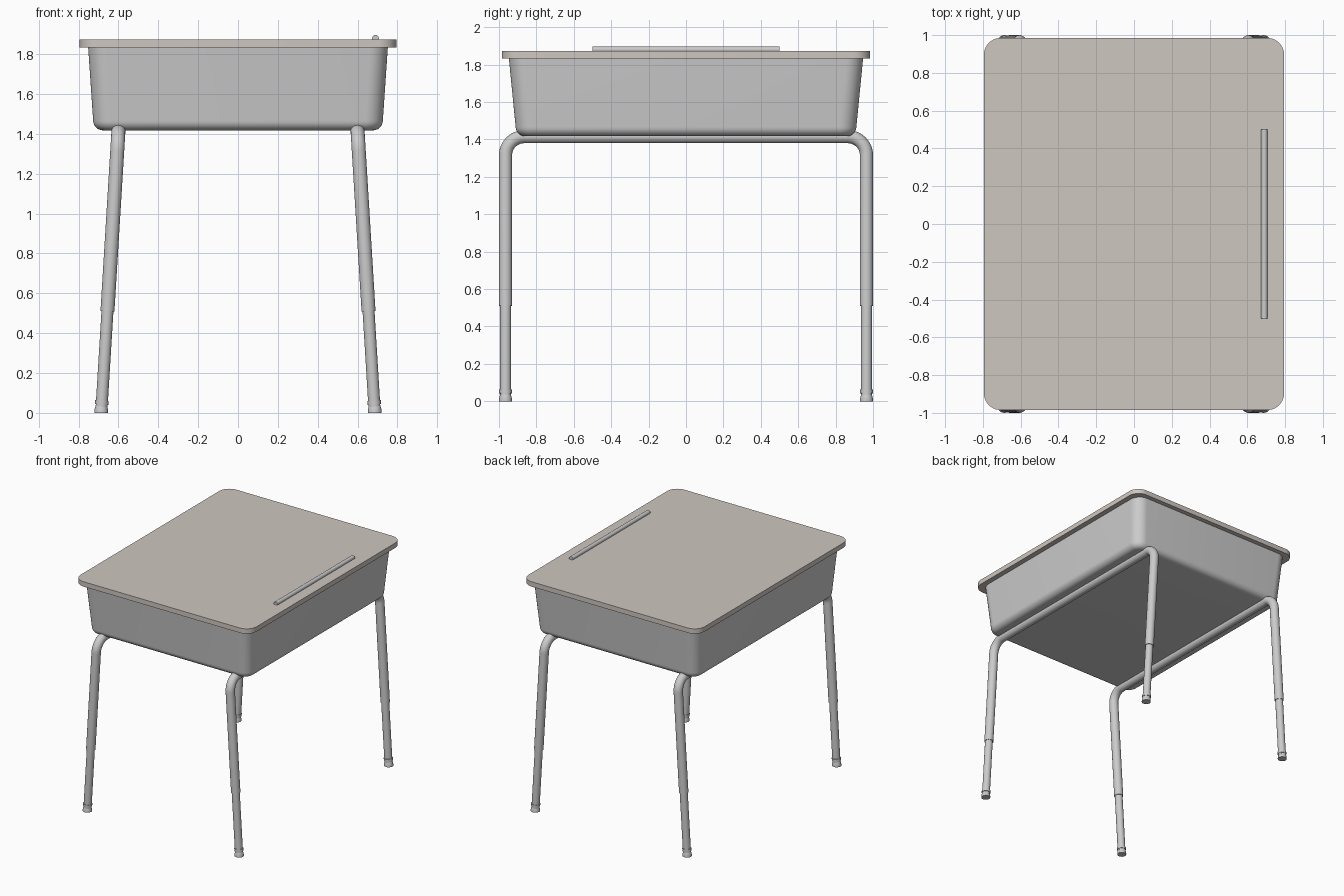
import bpy, bmesh, math
from mathutils import Vector

if "Cube" in bpy.data.objects:
    bpy.data.objects.remove(bpy.data.objects["Cube"])

SLOPE = 0.061          # outward splay of the legs
RAIL_Z, RAIL_X, LEG_Y = 1.415, 0.60, 0.965


def finish(obj):
    bpy.ops.object.select_all(action='DESELECT')
    obj.select_set(True)
    bpy.context.view_layer.objects.active = obj
    if obj.type == 'CURVE':
        bpy.ops.object.convert(target='MESH')
        obj = bpy.context.object
    bpy.ops.object.shade_smooth_by_angle(angle=math.radians(35))
    return obj


def rounded_rect(hx, hy, r, z, n=10):
    pts = []
    for k, (sx, sy) in enumerate([(1, 1), (-1, 1), (-1, -1), (1, -1)]):
        for i in range(n + 1):
            a = (k + i / n) * math.pi / 2
            pts.append((sx * (hx - r) + r * math.cos(a),
                        sy * (hy - r) + r * math.sin(a), z))
    return pts


def circle(r, z, n=24):
    return [(r * math.cos(2 * math.pi * i / n), r * math.sin(2 * math.pi * i / n), z)
            for i in range(n)]


def loft(name, loops, location=(0, 0, 0)):
    """Skin a stack of loops and cap both ends."""
    bm = bmesh.new()
    rings = [[bm.verts.new(p) for p in loop] for loop in loops]
    n = len(rings[0])
    for a, b in zip(rings, rings[1:]):
        for i in range(n):
            j = (i + 1) % n
            bm.faces.new((a[i], a[j], b[j], b[i]))
    bm.faces.new(rings[0])
    bm.faces.new(rings[-1])
    bmesh.ops.recalc_face_normals(bm, faces=bm.faces)
    me = bpy.data.meshes.new(name)
    bm.to_mesh(me)
    bm.free()
    obj = bpy.data.objects.new(name, me)
    obj.location = location
    bpy.context.collection.objects.link(obj)
    return finish(obj)


def tube(name, pts, radius):
    cu = bpy.data.curves.new(name, 'CURVE')
    cu.dimensions = '3D'
    cu.bevel_depth = radius
    cu.bevel_resolution = 10
    cu.use_fill_caps = True
    sp = cu.splines.new('POLY')
    sp.points.add(len(pts) - 1)
    for p, co in zip(sp.points, pts):
        p.co = (*co, 1)
    obj = bpy.data.objects.new(name, cu)
    bpy.context.collection.objects.link(obj)
    return finish(obj)


def leg_point(side, y, z):
    return Vector((side * (RAIL_X + (RAIL_Z - z) * SLOPE), y, z))


# Desk top
top = loft("desk_top", [rounded_rect(0.795, 0.985, 0.09, z) for z in (1.833, 1.873)])
mat = bpy.data.materials.new("laminate")
mat.diffuse_color = (0.62, 0.57, 0.53, 1)
mat.use_nodes = True
mat.node_tree.nodes["Principled BSDF"].inputs["Base Color"].default_value = mat.diffuse_color
top.data.materials.append(mat)

# Storage bin: tapered walls, rounded bottom edge, hollow inside
R, BOTTOM = 0.05, 1.418
outer = [rounded_rect(0.752, 0.947, 0.09, 1.834)]
for i in range(9):
    a = i / 8 * math.pi / 2
    inset = R * (1 - math.cos(a))
    outer.append(rounded_rect(0.727 - inset, 0.911 - inset, 0.09 - inset,
                              BOTTOM + R * (1 - math.sin(a))))
inner = [rounded_rect(0.705, 0.89, 0.07, 1.455), rounded_rect(0.735, 0.93, 0.075, 1.834)]
loft("storage_bin", inner + outer)

# Pencil stop bar
tube("pencil_stop", [(0.69, -0.5, 1.88), (0.69, 0.5, 1.88)], 0.017)

# Bent tube frames, leg extensions and feet
BEND = 0.10
for side, label in ((-1, "left"), (1, "right")):
    half = []
    for i in range(13):
        a = i / 12 * math.pi / 2
        half.append((LEG_Y - BEND * (1 - math.cos(a)), RAIL_Z - BEND * (1 - math.sin(a))))
    half.insert(0, (LEG_Y, 0.51))
    path = [leg_point(side, y, z) for y, z in half]
    path += [leg_point(side, -y, z) for y, z in reversed(half)]
    tube(label + "_leg_frame", path, 0.035)

    for sy, end in ((-1, "front"), (1, "back")):
        name = f"{end}_{label}"
        tube(name + "_leg_extension",
             [leg_point(side, sy * LEG_Y, 0.6), leg_point(side, sy * LEG_Y, 0.03)], 0.030)
        tube(name + "_foot_collar",
             [leg_point(side, sy * LEG_Y, 0.062), leg_point(side, sy * LEG_Y, 0.042)], 0.034)
        loft(name + "_foot",
             [circle(r, z) for r, z in ((0.035, 0), (0.035, 0.008), (0.032, 0.025), (0.026, 0.042))],
             (side * (RAIL_X + RAIL_Z * SLOPE), sy * LEG_Y, 0))
